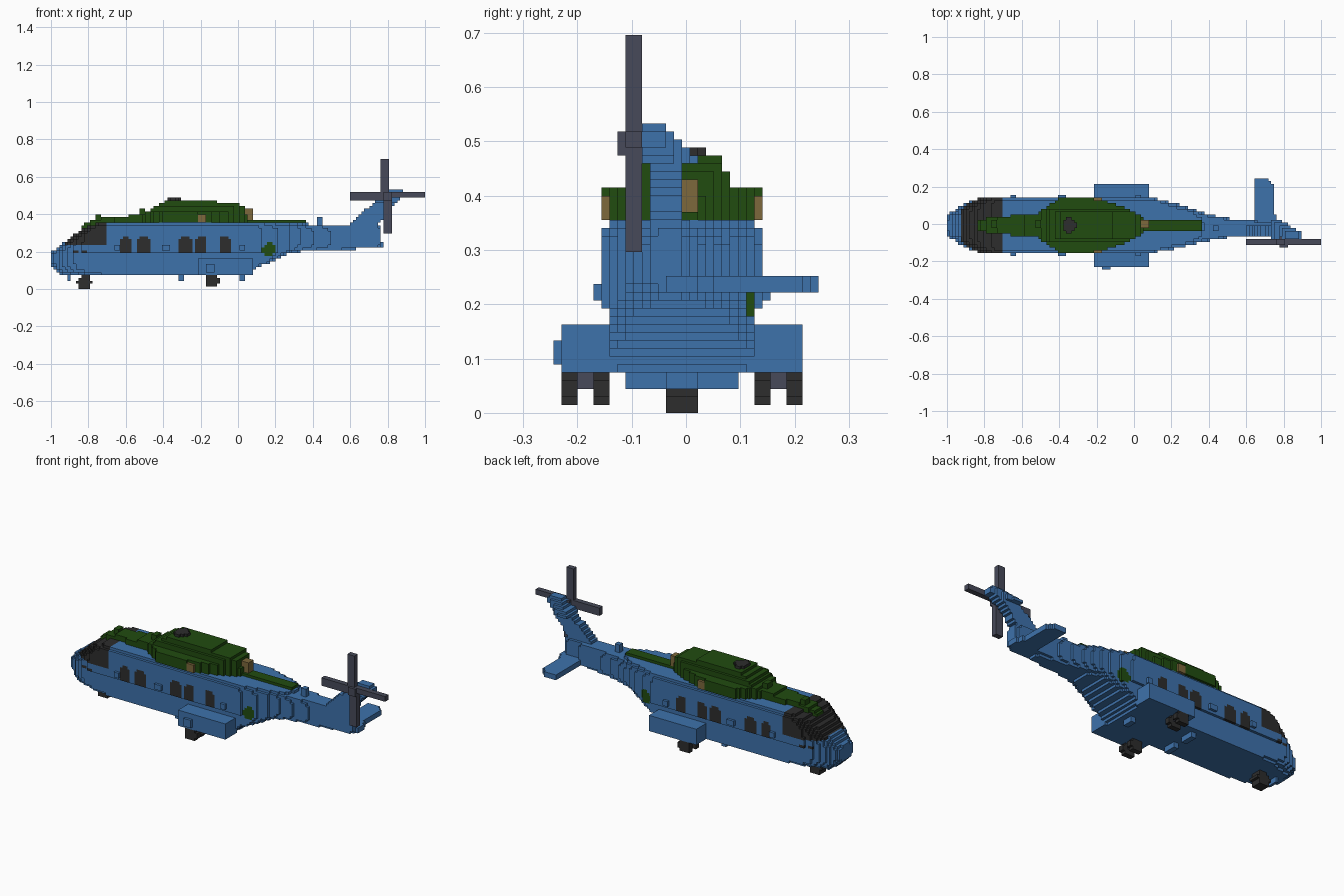
import bpy, bmesh, math

if "Cube" in bpy.data.objects:
    bpy.data.objects.remove(bpy.data.objects["Cube"])

V = 2 / 135                      # size of one building block
YC = -V / 2                      # centre plane of the fuselage


def material(name, rgb):
    m = bpy.data.materials.new(name)
    m.use_nodes = True
    m.diffuse_color = (*rgb, 1)
    bsdf = m.node_tree.nodes["Principled BSDF"]
    bsdf.inputs["Base Color"].default_value = (*rgb, 1)
    bsdf.inputs["Roughness"].default_value = 0.8
    return m


MATS = [material("blue paint", (0.048, 0.168, 0.41)),
        material("green paint", (0.015, 0.072, 0.005)),
        material("dark glass and rubber", (0.026, 0.026, 0.026)),
        material("rotor grey", (0.063, 0.068, 0.1)),
        material("tan exhaust", (0.205, 0.14, 0.045))]
BLUE, GREEN, DARK, GREY, TAN = range(5)
SIDES = [(1, 0, 0), (-1, 0, 0), (0, 1, 0), (0, -1, 0), (0, 0, 1), (0, 0, -1)]


def lerp(table, x):
    """Piecewise linear lookup in a list of (position, value) pairs."""
    if x <= table[0][0]:
        return table[0][1]
    for (a, p), (b, q) in zip(table, table[1:]):
        if x <= b:
            return p + (q - p) * (x - a) / (b - a)
    return table[-1][1]


def blocks(name, lo, hi, inside, colour):
    """Fill a region with grid blocks wherever inside() holds; keep outer faces."""
    org = (-1, -16.5 * V, 0)
    rng = [range(round((lo[a] - org[a]) / V), round((hi[a] - org[a]) / V)) for a in range(3)]

    def mid(c):
        return [org[a] + (c[a] + 0.5) * V for a in range(3)]

    cells = {(i, j, k) for i in rng[0] for j in rng[1] for k in rng[2] if inside(*mid((i, j, k)))}
    bm, verts = bmesh.new(), {}
    for c in sorted(cells):
        for d in SIDES:
            if tuple(c[a] + d[a] for a in range(3)) in cells:
                continue
            ax = [a for a in range(3) if d[a]][0]
            u, w = (ax + 1) % 3, (ax + 2) % 3
            ring = [(0, 0), (1, 0), (1, 1), (0, 1)]
            quad = []
            for s, t in (ring if d[ax] > 0 else ring[::-1]):
                p = list(c)
                p[ax] += d[ax] > 0
                p[u] += s
                p[w] += t
                p = tuple(p)
                if p not in verts:
                    verts[p] = bm.verts.new([org[a] + p[a] * V for a in range(3)])
                quad.append(verts[p])
            f = bm.faces.new(quad)
            f.material_index = colour(*mid(c)) if callable(colour) else colour
    me = bpy.data.meshes.new(name)
    bm.to_mesh(me)
    bm.free()
    for m in MATS:
        me.materials.append(m)
    ob = bpy.data.objects.new(name, me)
    bpy.context.scene.collection.objects.link(ob)
    return ob


def box(name, x0, x1, y0, y1, z0, z1, colour):
    return blocks(name, (x0, y0, z0), (x1, y1, z1), lambda x, y, z: True, colour)


def pair(name, x0, x1, d0, d1, z0, z1, colour):
    """The same box on both sides, d0..d1 away from the centre plane."""
    box("left_" + name, x0, x1, YC + d0, YC + d1, z0, z1, colour)
    box("right_" + name, x0, x1, YC - d1, YC - d0, z0, z1, colour)


# Fuselage and tail boom: superelliptic stations along x
TOP = [(-1, .195), (-.95, .235), (-.87, .295), (-.79, .345), (-.72, .356),
       (.3, .356), (.4, .345), (.75, .345)]
BOTTOM = [(-1, .13), (-.97, .1), (-.94, .074), (.06, .074), (.1, .115), (.17, .14),
          (.28, .195), (.4, .205), (.75, .22)]
HALF = [(-1, .055), (-.95, .09), (-.9, .118), (-.85, .138), (-.78, .149), (.06, .149),
        (.13, .14), (.25, .115), (.35, .082), (.5, .052), (.64, .045), (.75, .03)]
POWER = [(-1, 3), (-.85, 4), (-.7, 12), (.06, 12), (.2, 6), (.4, 4), (.75, 6)]
WINDOWS = [-.6, -.503, -.28, -.198, -.068]


def in_hull(x, y, z):
    t, b, h, n = (lerp(tab, x) for tab in (TOP, BOTTOM, HALF, POWER))
    if z < .19:
        h = min(h, .137)
    cy = lerp([(.1, YC), (.75, -.03)], x)
    u, v = (y - cy) / h, (2 * z - t - b) / (t - b)
    return abs(u) ** n + abs(v) ** n <= 1


def hull_colour(x, y, z):
    if -.925 < x < -.7 and z > .24 and (x > -.9 or abs(y) < .11):
        return DARK
    for c in WINDOWS:
        dx, dz = abs(x - c), abs(z - .233)
        if dx < .034 and dz < .044 and not (dx > .021 and dz > .034):
            return DARK
    if .188 < z < .21 and min(abs(x + .87), abs(x + .82)) < .016 and abs(y) > .08:
        return DARK
    if math.hypot(x - .165, z - .211) < .036:
        return GREEN
    return BLUE


blocks("fuselage", (-1, -.244, 0), (.756, .244, .4), in_hull, hull_colour)

# Engine housing and cockpit roof
ROOF_TOP = [(-.83, .345), (-.79, .362), (-.7, .386), (-.52, .396), (-.47, .42), (-.43, .45),
            (-.38, .472), (-.02, .465), (.03, .437), (.06, .36)]
ROOF_HALF = [(-.83, .03), (-.72, .05), (-.53, .056), (-.49, .085), (-.42, .13),
             (-.16, .135), (-.08, .105), (.03, .06), (.06, .04)]


def in_roof(x, y, z):
    h = lerp(ROOF_HALF, x)
    h = min(h, .15 if z < .415 else .085 if z < .44 else .068)
    return abs(y - YC) < h and lerp(TOP, x) - .025 < z < lerp(ROOF_TOP, x)


blocks("engine_housing", (-.83, -.244, .296), (.06, .244, .5), in_roof, GREEN)
pair("engine_intake", -.4, -.22, .119, .148, .356, .415, GREEN)
box("tail_spine", .05, .37, -.03, .015, .356, .371, GREEN)
box("roof_antenna", -.53, -.5, -.015, .015, .39, .43, GREEN)
box("cockpit_antenna", -.763, -.733, -.015, .015, .356, .4, GREEN)
blocks("rotor_mast", (-.4, -.06, .46), (-.28, .06, .4815),
       lambda x, y, z: math.hypot(x + .345, y - YC) < .04, DARK)

# Exhausts
pair("exhaust", -.22, -.163, .104, .148, .356, .4, TAN)
box("rear_exhaust", .037, .085, -.022, .022, .356, .437, TAN)

# Side sponsons and small hull fittings
pair("sponson", -.21, .085, .119, .222, .074, .163, BLUE)
box("sponson_light", -.17, -.126, -.244, -.23, .089, .133, BLUE)
for i, x in enumerate((-.66, -.4, .0)):
    pair(f"hull_fitting_{i + 1}", x, x + .03, .133, .163, .208, .237, BLUE)
pair("belly_fitting", -.319, -.289, .03, .104, .044, .074, BLUE)
box("belly_antenna", .0, .03, -.03, .015, .044, .074, BLUE)
box("nose_probe", -.911, -.896, -.03, .015, .044, .089, BLUE)
box("boom_antenna", .422, .452, -.03, .0, .341, .385, BLUE)

# Tail fin, swept back and leaning toward the rotor near its tip
FIN_FRONT = [(.3, .57), (.345, .6), (.44, .7), (.5, .78), (.535, .81)]
FIN_BACK = [(.36, .755), (.4, .79), (.44, .825), (.5, .895), (.52, .9), (.535, .87)]


def in_fin(x, y, z):
    if not lerp(FIN_FRONT, z) < x < lerp(FIN_BACK, z):
        return False
    if z < .46:
        return -.06 < y < (0 if z < .385 else -.013)
    return -.075 < y < min(.015 - (z - .48) * 1.05, .02 - (x - .78) * .55)


blocks("tail_fin", (.56, -.12, .222), (.93, .06, .535), in_fin, BLUE)

# Single stabiliser on the left side
blocks("stabiliser", (.64, -.03, .222), (.79, .244, .252),
       lambda x, y, z: .65 < x < lerp([(0, .785), (.05, .755), (.2, .745), (.244, .72)], y), BLUE)

# Four-bladed tail rotor, blades set in a pinwheel
R0, R1 = -.115, -.084
box("rotor_blade_up", .765, .81, R0, R1, .504, .696, GREY)
box("rotor_blade_down", .785, .822, R0, R1, .295, .504, GREY)
box("rotor_blade_front", .595, .8, R0, R1, .47, .512, GREY)
box("rotor_blade_back", .8, 1.0, R0, R1, .484, .525, GREY)
box("rotor_hub", .78, .822, -.13, -.07, .48, .525, GREY)


# Landing gear: twin wheels on each leg
def wheel(name, x, z, r, y0, y1):
    blocks(name, (x - .06, y0, 0), (x + .06, y1, .09),
           lambda a, b, c: math.hypot(a - x, c - z) < r, DARK)


for side, s in (("left", 1), ("right", -1)):
    wheel(side + "_nose_wheel", -.822, .036, .038, *sorted((YC + s * .007, YC + s * .037)))
    for part, d in (("inner", .138), ("outer", .178 + .015)):
        wheel(f"{side}_{part}_main_wheel", -.14, .045, .038, *sorted((YC + s * d, YC + s * (d + .03))))
pair("main_leg", -.155, -.126, .163, .193, .044, .089, GREY)
box("nose_leg", -.837, -.807, -.015, .0, .03, .089, GREY)
